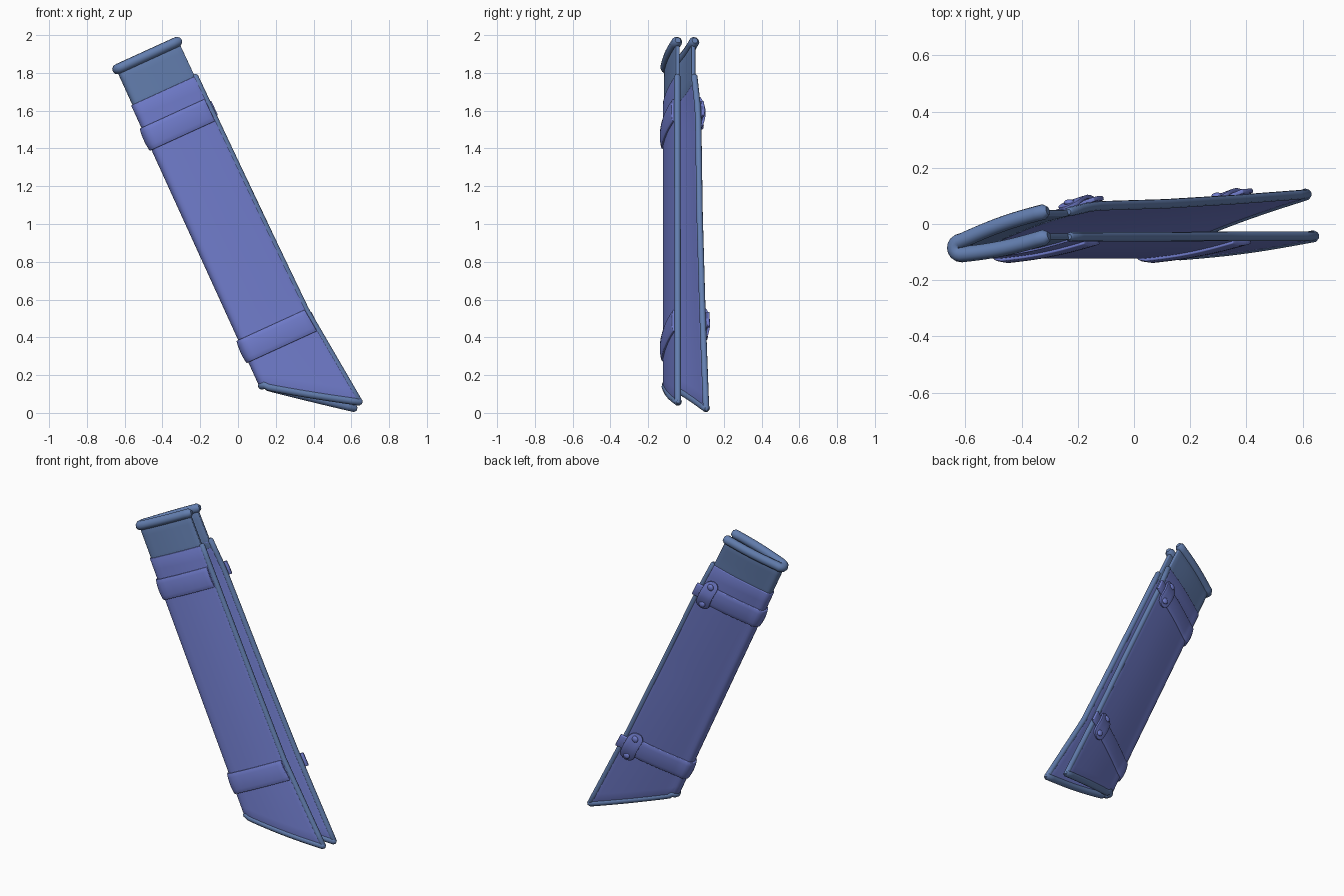
import bpy, bmesh, math
from mathutils import Vector

if "Cube" in bpy.data.objects:
    bpy.data.objects.remove(bpy.data.objects["Cube"])


def material(name, rgb):
    m = bpy.data.materials.new(name)
    m.diffuse_color = (*rgb, 1)
    m.use_nodes = True
    m.node_tree.nodes["Principled BSDF"].inputs["Base Color"].default_value = m.diffuse_color
    return m


LEATHER = material("violet blue leather", (0.165, 0.205, 0.61))
TRIM = material("steel blue trim", (0.125, 0.21, 0.43))

# Slanted frame: s runs down the sheath, u runs from the fold to the open side
ORIGIN = Vector((-0.638, 0, 1.82))
DOWN = Vector((0.415, 0, -0.91))
ACROSS = Vector((0.91, 0, 0.415))
FOLD_Y, FOLD_R = -0.085, 0.024
WIDTH = {-1: [(0, .36), (.21, .362), (1, .372), (1.57, .383), (2.14, .44)],
         1: [(0, .355), (.21, .36), (1, .372), (1.57, .38), (2.16, .4)]}
EDGE_Y = {-1: [(0, -.045), (.4, -.045), (2.14, -.042)],
          1: [(0, .045), (.21, .045), (.4, .065), (1, .073), (1.57, .088), (2.16, .108)]}


def lerp_table(table, s):
    for (a, p), (b, q) in zip(table, table[1:]):
        if s <= b:
            return p + (q - p) * (s - a) / (b - a)
    return table[-1][1]


def point(s, side, f, off=0.0):
    """Point on the front (-1) or back (1) leaf; f is the share of the width."""
    w = lerp_table(WIDTH[side], s)
    u = max(f * w, FOLD_R)
    k = (u - FOLD_R) / (w - FOLD_R)
    start = FOLD_Y + side * FOLD_R
    y = start + (lerp_table(EDGE_Y[side], s) - start) * k
    y += side * (off + 0.009 * math.sin(math.pi * min(k, 1)))
    return ORIGIN + DOWN * s + ACROSS * u + Vector((0, y, 0))


def fold(s, a, off=0.0):
    """Point on the rounded fold, a from -90 (front) to 90 degrees (back)."""
    r = FOLD_R + off
    return (ORIGIN + DOWN * s + ACROSS * (FOLD_R - r * math.cos(a))
            + Vector((0, FOLD_Y + r * math.sin(a), 0)))


def section(s_of, front_f, back_f, off=0.0, n=12):
    """One U-shaped line from the front edge round the fold to the back edge."""
    pts = []
    for i in range(n):
        f = front_f + (0.075 - front_f) * i / (n - 1)
        pts.append(point(s_of(-1, f), -1, f, off))
    for i in range(1, 8):
        pts.append(fold(s_of(1, 0), math.radians(-90 + 180 * i / 8), off))
    for i in range(n):
        f = 0.075 + (back_f - 0.075) * i / (n - 1)
        pts.append(point(s_of(1, f), 1, f, off))
    return pts


def finish(ob, mat, angle=40):
    ob.data.materials.clear()
    ob.data.materials.append(mat)
    bpy.ops.object.select_all(action='DESELECT')
    ob.select_set(True)
    bpy.context.view_layer.objects.active = ob
    bpy.ops.object.shade_smooth_by_angle(angle=math.radians(angle))
    return ob


def sheet(name, rows, mat, thick, bevel=0.004):
    """Solid sheet through rows of points."""
    bm = bmesh.new()
    grid = [[bm.verts.new(p) for p in row] for row in rows]
    for a, b in zip(grid, grid[1:]):
        for i in range(len(a) - 1):
            bm.faces.new((a[i], a[i + 1], b[i + 1], b[i]))
    bmesh.ops.recalc_face_normals(bm, faces=bm.faces)
    me = bpy.data.meshes.new(name)
    bm.to_mesh(me)
    bm.free()
    ob = bpy.data.objects.new(name, me)
    bpy.context.collection.objects.link(ob)
    sol = ob.modifiers.new("thickness", 'SOLIDIFY')
    sol.thickness, sol.offset = thick, 0
    bev = ob.modifiers.new("soft edges", 'BEVEL')
    bev.width, bev.segments, bev.limit_method = bevel, 2, 'ANGLE'
    bev.angle_limit = math.radians(50)
    return finish(ob, mat)


def tube(name, pts, radius, mat):
    cu = bpy.data.curves.new(name, 'CURVE')
    cu.dimensions = '3D'
    cu.bevel_depth, cu.bevel_resolution, cu.use_fill_caps = radius, 3, True
    sp = cu.splines.new('POLY')
    # short tapered ends round off the tube
    first, last = (pts[0] - pts[1]).normalized(), (pts[-1] - pts[-2]).normalized()
    pts = [pts[0] + first * radius * .6] + pts + [pts[-1] + last * radius * .6]
    sp.points.add(len(pts) - 1)
    for i, p in enumerate(pts):
        sp.points[i].co = (*p, 1)
        sp.points[i].radius = 0.55 if i in (0, len(pts) - 1) else 1
    ob = bpy.data.objects.new(name, cu)
    bpy.context.collection.objects.link(ob)
    bpy.ops.object.select_all(action='DESELECT')
    ob.select_set(True)
    bpy.context.view_layer.objects.active = ob
    bpy.ops.object.convert(target='MESH')
    return finish(bpy.context.view_layer.objects.active, mat, 60)


# Slanted lower end of the body
def bottom(side, f):
    return 1.842 + (0.295 if side < 0 else 0.315) * f


# Folded body
TOP = 0.205
sheet("body", [section(lambda side, f: TOP + (bottom(side, f) - TOP) * j / 24, 1, 1)
               for j in range(25)], LEATHER, 0.028)

# Collar with rolled rim
sheet("collar", [section(lambda side, f: 0.25 * j / 4, .98, .98, -0.004)
                 for j in range(5)], TRIM, 0.022)
tube("collar_rim", section(lambda side, f: 0.0, .98, .98), 0.028, TRIM)

# Piping on the open edges and the lower end
for side, name in ((-1, "front_edge_piping"), (1, "back_edge_piping")):
    end = bottom(side, 1)
    tube(name, [point(TOP + (end - TOP) * j / 24, side, 0.99) for j in range(25)],
         0.017, TRIM)
tube("bottom_piping", section(bottom, 0.99, 0.99), 0.021, TRIM)


# Straps, each with a narrow end, a riveted tab and two rivets
def dome(name, centre, radius):
    bpy.ops.mesh.primitive_uv_sphere_add(segments=16, ring_count=8, radius=radius,
                                         location=centre)
    ob = bpy.context.object
    ob.name = name
    ob.scale = (1, 0.55, 1)
    finish(ob, LEATHER, 60)


for label, mid in (("upper", 0.40), ("lower", 1.635)):
    half = 0.064
    sheet(label + "_strap",
          [section(lambda side, f: mid + half * t, .97, .84, 0.015 + 0.006 * (1 - t * t))
           for t in (-1, -.6, -.2, .2, .6, 1)], LEATHER, 0.018)
    sheet(label + "_strap_end",
          [[point(mid + t * 0.042, 1, f, 0.021) for f in (.74, .82, .9, .98, 1.05)]
           for t in (-1, 0, 1)], LEATHER, 0.016)
    # round-ended tab arched over the strap
    length, r, rows = 0.1, 0.042, []
    for j in range(25):
        a = -length * math.cos(math.pi * j / 24)
        over = max(abs(a) - (length - r), 0)
        w = max(math.sqrt(max(r * r - over * over, 0)), 0.006)
        arch = 0.018 + 0.022 * math.cos(a / length * math.pi / 2)
        rows.append([point(mid + a, 1, 0.82 + w * t / 0.375, arch)
                     for t in (-1, -.5, 0, .5, 1)])
    sheet(label + "_tab", rows, LEATHER, 0.014, 0.003)
    for k in (-1, 1):
        dome(label + "_rivet", point(mid + k * 0.066, 1, 0.82, 0.036), 0.021)
